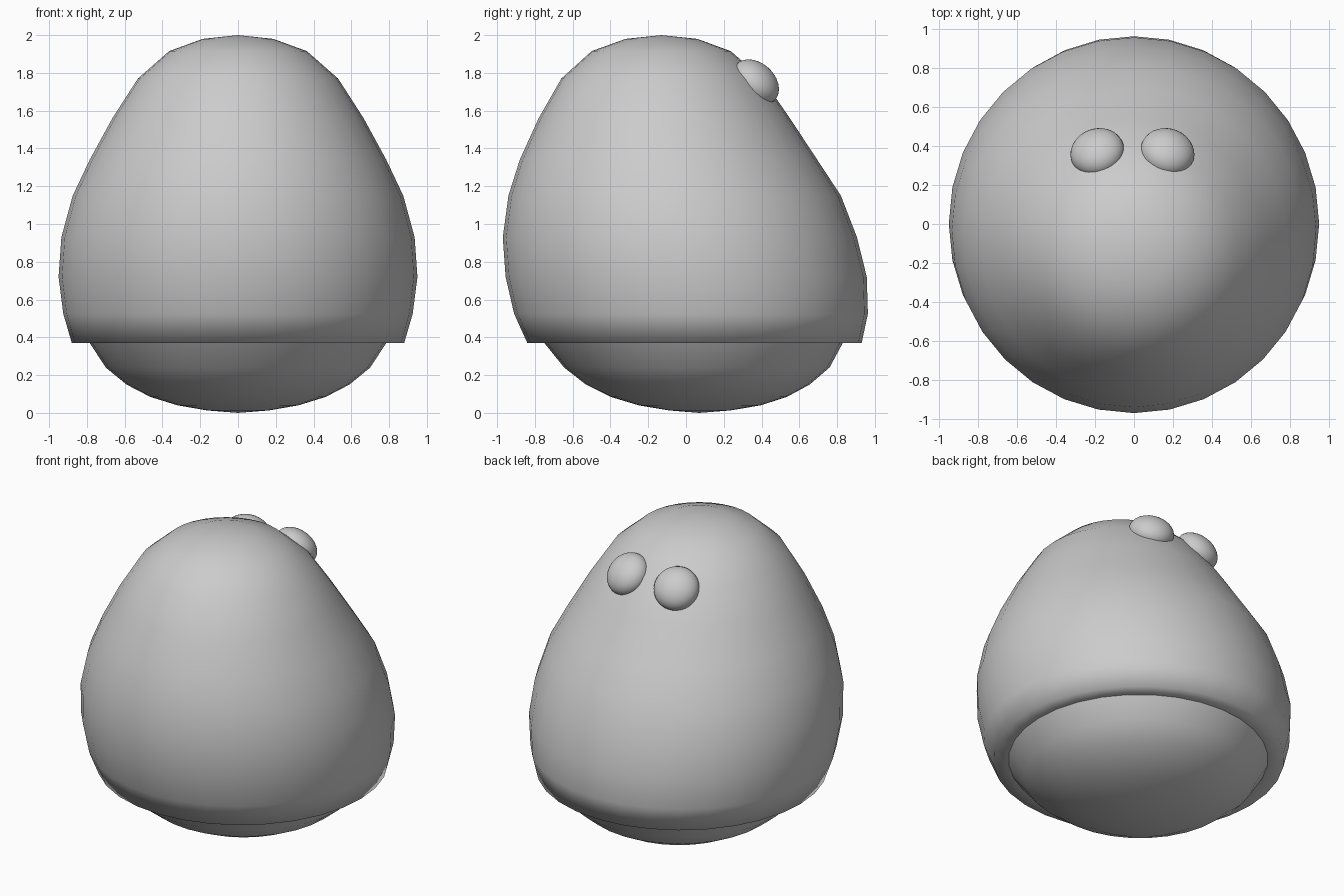
import bpy, bmesh, math
from mathutils import Vector

if "Cube" in bpy.data.objects:
    bpy.data.objects.remove(bpy.data.objects["Cube"])

SEG = 32


def smooth(obj):
    for p in obj.data.polygons:
        p.use_smooth = True


def loft(name, rings, pole_y, pole_z):
    """Stack elliptical rings (z, half width, y min, y max) and close at a pole."""
    bm = bmesh.new()
    loops = []
    for z, rx, y0, y1 in rings:
        c, ry = (y0 + y1) / 2, (y1 - y0) / 2
        loops.append([bm.verts.new((rx * math.cos(2 * math.pi * i / SEG),
                                    c + ry * math.sin(2 * math.pi * i / SEG), z))
                      for i in range(SEG)])
    for a, b in zip(loops, loops[1:]):
        for i in range(SEG):
            j = (i + 1) % SEG
            bm.faces.new((a[i], a[j], b[j], b[i]))
    pole = bm.verts.new((0, pole_y, pole_z))
    for i in range(SEG):
        bm.faces.new((loops[-1][i], loops[-1][(i + 1) % SEG], pole))
    if pole_z < rings[0][0]:
        bmesh.ops.reverse_faces(bm, faces=bm.faces[:])
    mesh = bpy.data.meshes.new(name)
    bm.to_mesh(mesh)
    bm.free()
    obj = bpy.data.objects.new(name, mesh)
    bpy.context.collection.objects.link(obj)
    smooth(obj)
    return obj


# Leaning egg-shaped shell with its lower rim turned inward
loft("shell", [
    (0.37, 0.785, -0.75, 0.83),
    (0.37, 0.88, -0.84, 0.93),
    (0.525, 0.925, -0.91, 0.963),
    (0.72, 0.95, -0.955, 0.957),
    (0.93, 0.935, -0.97, 0.905),
    (1.15, 0.875, -0.94, 0.82),
    (1.34, 0.785, -0.88, 0.695),
    (1.56, 0.665, -0.78, 0.55),
    (1.77, 0.53, -0.66, 0.405),
    (1.915, 0.365, -0.50, 0.237),
    (1.98, 0.187, -0.32, 0.06),
], -0.13, 2.0)

# Rounded base bowl below the rim
loft("base_bowl", [
    (0.37, 0.785, -0.75, 0.83),
    (0.24, 0.70, -0.645, 0.76),
    (0.15, 0.59, -0.53, 0.655),
    (0.085, 0.465, -0.40, 0.535),
    (0.04, 0.32, -0.25, 0.395),
    (0.013, 0.163, -0.09, 0.235),
], 0.07, 0.0)

# Pair of domed eyes set flush on the sloping back
for side, label in ((-1, "left"), (1, "right")):
    bpy.ops.mesh.primitive_uv_sphere_add(segments=32, ring_count=16, radius=1,
                                         location=(side * 0.18 - 0.008, 0.368, 1.75))
    eye = bpy.context.object
    eye.name = label + "_eye"
    eye.scale = (0.14, 0.14, 0.10)
    eye.rotation_euler = Vector((side * 0.24, 0.66, 0.71)).to_track_quat('Z', 'Y').to_euler()
    smooth(eye)
